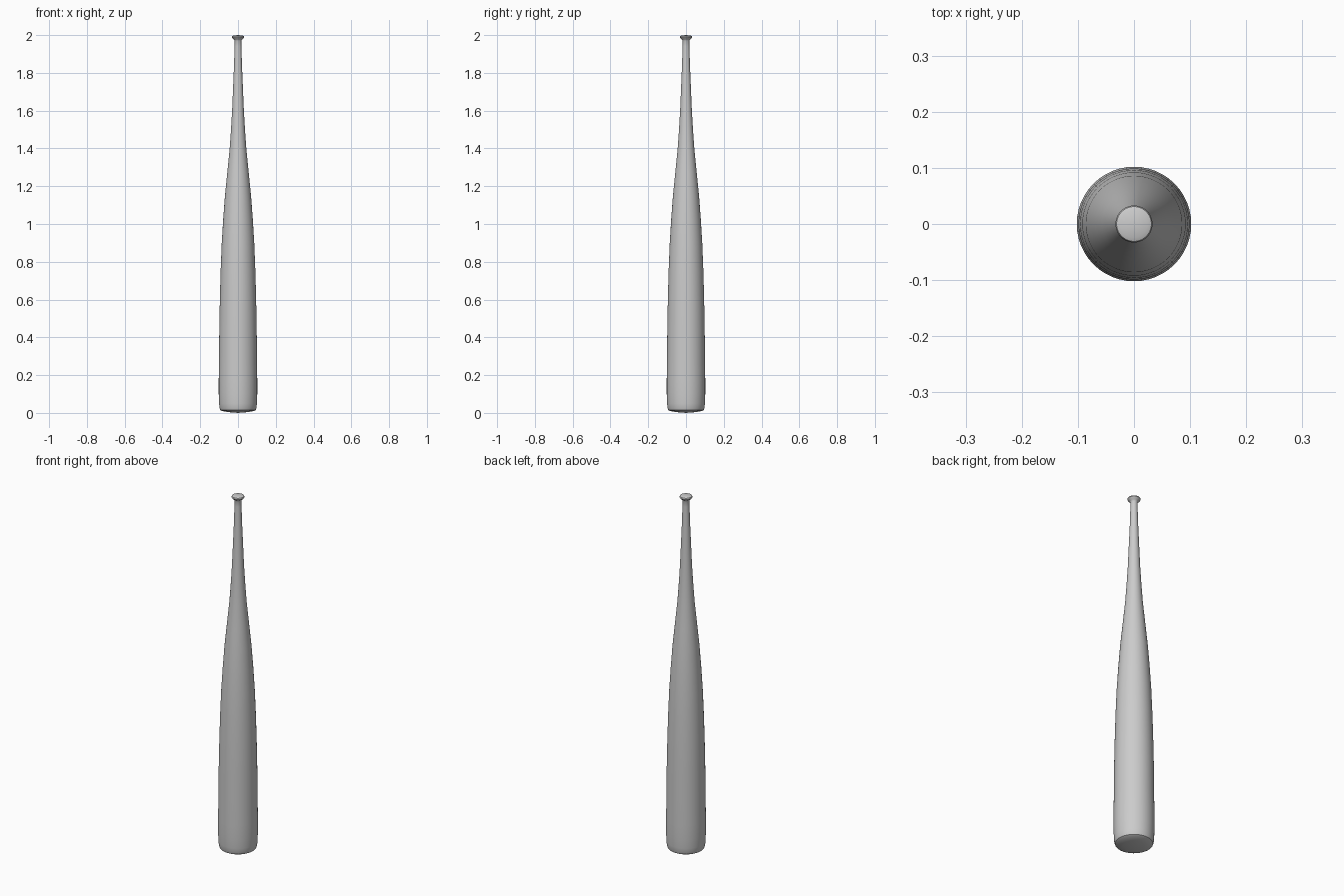
import bpy, bmesh, math

if "Cube" in bpy.data.objects:
    bpy.data.objects.remove(bpy.data.objects["Cube"])

# Lathe profile (radius, height) from the barrel end up to the knob
barrel = [(0, 0), (0.05, 0.004), (0.085, 0.010), (0.094, 0.015), (0.098, 0.026),
          (0.100, 0.05), (0.102, 0.10), (0.102, 0.18), (0.100, 0.30), (0.099, 0.45),
          (0.096, 0.60), (0.092, 0.75), (0.086, 0.90), (0.078, 1.03), (0.069, 1.15),
          (0.057, 1.27), (0.044, 1.40), (0.037, 1.50), (0.031, 1.60), (0.026, 1.72),
          (0.021, 1.84), (0.018, 1.94), (0.018, 1.97)]
knob = [(0.021, 1.977), (0.029, 1.982), (0.033, 1.989), (0.031, 1.995),
        (0.024, 1.998), (0, 2.0)]


def lathe(name, profile, sides=48):
    bm = bmesh.new()
    verts = [bm.verts.new((r, 0, z)) for r, z in profile]
    edges = [bm.edges.new(pair) for pair in zip(verts, verts[1:])]
    bmesh.ops.spin(bm, geom=verts + edges, axis=(0, 0, 1), cent=(0, 0, 0),
                   angle=math.tau, steps=sides, use_duplicate=False)
    bmesh.ops.remove_doubles(bm, verts=bm.verts, dist=0.0001)
    bmesh.ops.recalc_face_normals(bm, faces=bm.faces)
    mesh = bpy.data.meshes.new(name)
    bm.to_mesh(mesh)
    bm.free()
    obj = bpy.data.objects.new(name, mesh)
    bpy.context.collection.objects.link(obj)
    bpy.context.view_layer.objects.active = obj
    obj.select_set(True)
    bpy.ops.object.shade_smooth_by_angle(angle=math.radians(40))
    return obj


# One-piece bat standing on its barrel end
lathe("baseball_bat", barrel + knob)
